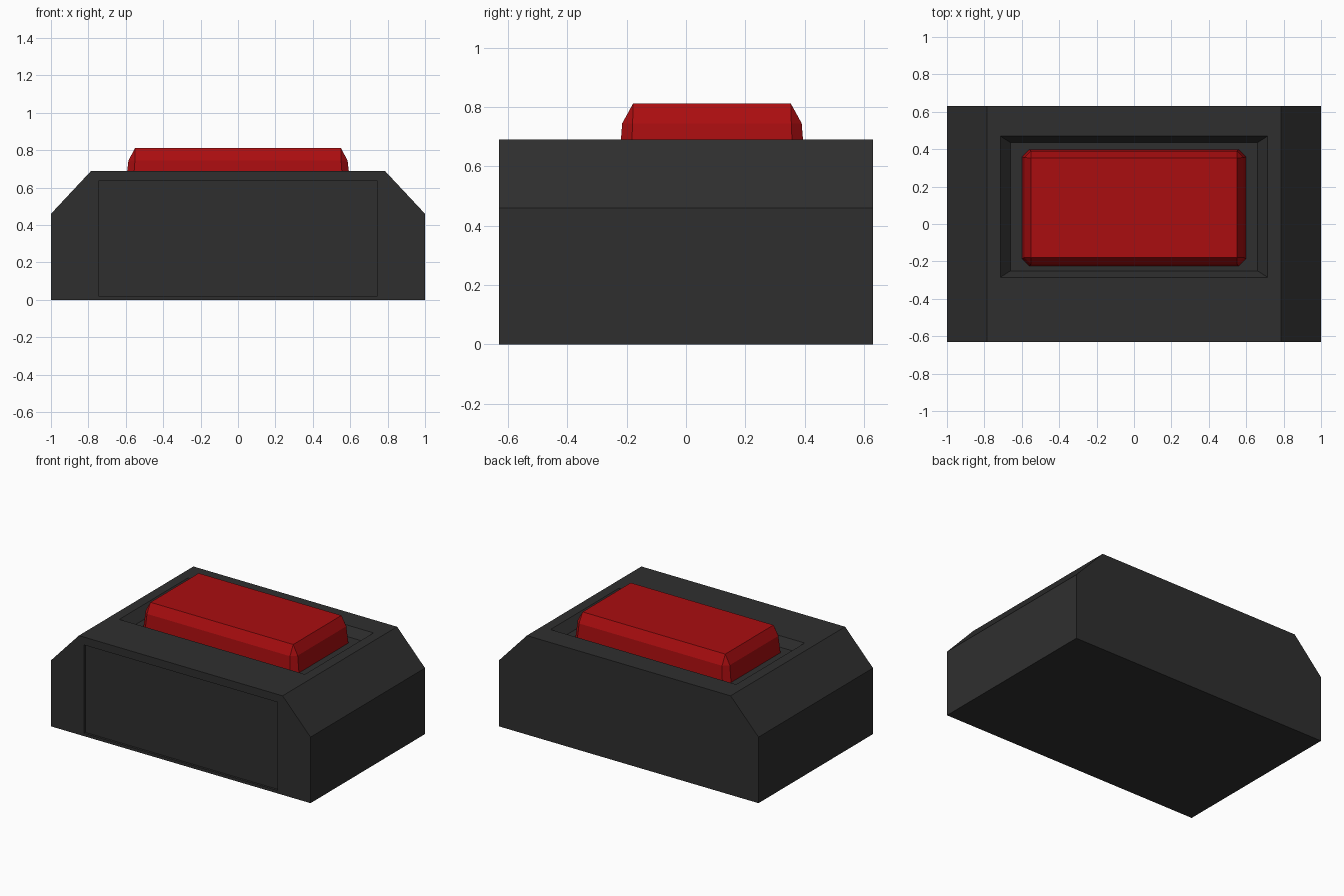
import bpy
import bmesh

if "Cube" in bpy.data.objects:
    bpy.data.objects.remove(bpy.data.objects["Cube"], do_unlink=True)


def material(name, rgb):
    m = bpy.data.materials.new(name)
    m.use_nodes = True
    m.diffuse_color = (*rgb, 1)
    m.node_tree.nodes["Principled BSDF"].inputs["Base Color"].default_value = (*rgb, 1)
    return m


def finish(bm, name, mat):
    bmesh.ops.recalc_face_normals(bm, faces=bm.faces)
    mesh = bpy.data.meshes.new(name)
    bm.to_mesh(mesh)
    bm.free()
    mesh.materials.append(mat)
    ob = bpy.data.objects.new(name, mesh)
    bpy.context.collection.objects.link(ob)
    return ob


def loft(rings, name, mat):
    """Join equal-length rings of points and cap both ends."""
    bm = bmesh.new()
    loops = [[bm.verts.new(p) for p in ring] for ring in rings]
    for a, b in zip(loops, loops[1:]):
        for i in range(len(a)):
            j = (i + 1) % len(a)
            bm.faces.new((a[i], a[j], b[j], b[i]))
    bm.faces.new(loops[0])
    bm.faces.new(loops[-1])
    bmesh.ops.remove_doubles(bm, verts=bm.verts, dist=0.0001)
    return finish(bm, name, mat)


def rectangle(x, y0, y1, z):
    return [(-x, y0, z), (x, y0, z), (x, y1, z), (-x, y1, z)]


def octagon(x, y0, y1, z, cut):
    return [(-x + cut, y0, z), (x - cut, y0, z), (x, y0 + cut, z), (x, y1 - cut, z),
            (x - cut, y1, z), (-x + cut, y1, z), (-x, y1 - cut, z), (-x, y0 + cut, z)]


def carve(target, cutter):
    mod = target.modifiers.new("recess", "BOOLEAN")
    mod.operation = "DIFFERENCE"
    mod.solver = "EXACT"
    mod.object = cutter
    cutter.hide_render = True
    cutter.hide_set(True)


charcoal = material("charcoal", (0.028, 0.028, 0.028))
red = material("red", (0.40, 0.004, 0.005))

# Housing with sloped shoulders
half = [(1, 0), (1, 0.46), (0.785, 0.69)]
profile = half + [(-x, z) for x, z in reversed(half)]
housing = loft([[(x, y, z) for x, z in profile] for y in (-0.63, 0.63)],
               "housing", charcoal)

# Sloped well around the button; the cutter carries on above the top
floor = 0.63
carve(housing, loft([rectangle(0.66, -0.25, 0.435, floor),
                     rectangle(0.715, -0.285, 0.47, 0.69),
                     rectangle(0.715, -0.285, 0.47, 0.8)], "well_cutter", charcoal))

# Shallow front panel
carve(housing, loft([rectangle(0.745, -0.7, -0.615, z) for z in (0.02, 0.635)],
                    "panel_cutter", charcoal))

# Button with cut corners and a bevelled top
loft([octagon(0.60, -0.225, 0.4, floor - 0.01, 0.04),
      octagon(0.586, -0.215, 0.39, 0.745, 0.035),
      octagon(0.55, -0.178, 0.353, 0.812, 0)], "button", red)
